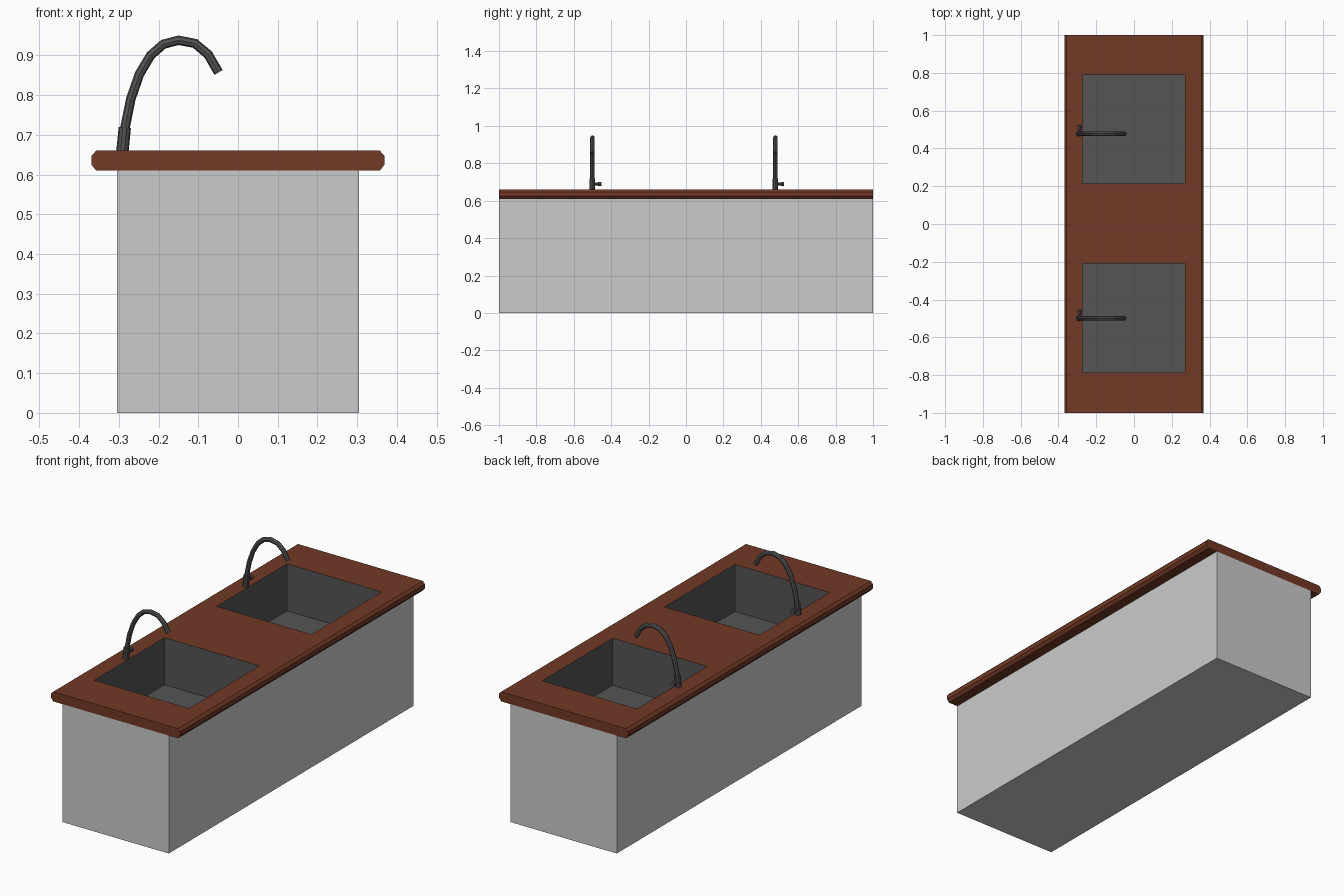
import bpy, bmesh
from mathutils import Vector

if "Cube" in bpy.data.objects:
    bpy.data.objects.remove(bpy.data.objects["Cube"])


def material(name, color):
    m = bpy.data.materials.new(name)
    m.diffuse_color = (*color, 1)
    m.use_nodes = True
    m.node_tree.nodes["Principled BSDF"].inputs["Base Color"].default_value = m.diffuse_color
    return m


wood = material("red_wood", (0.17, 0.042, 0.019))
steel = material("dark_steel", (0.09, 0.09, 0.09))


def finish(name, bm, mat=None):
    me = bpy.data.meshes.new(name)
    bm.to_mesh(me)
    bm.free()
    ob = bpy.data.objects.new(name, me)
    bpy.context.collection.objects.link(ob)
    if mat:
        me.materials.append(mat)
    return ob


def open_box(name, lo, hi, mat=None, inward=False):
    """Box without its top face; inward flips it into a basin."""
    lo, hi = Vector(lo), Vector(hi)
    bm = bmesh.new()
    bmesh.ops.create_cube(bm, size=1)
    bmesh.ops.scale(bm, vec=hi - lo, verts=bm.verts)
    bmesh.ops.translate(bm, vec=(lo + hi) / 2, verts=bm.verts)
    bmesh.ops.delete(bm, geom=[f for f in bm.faces if f.normal.z > 0.9], context='FACES_ONLY')
    if inward:
        bmesh.ops.reverse_faces(bm, faces=bm.faces)
    return finish(name, bm, mat)


def rod(name, a, b, radius, sides=10):
    """Faceted cylinder from a to b."""
    a, b = Vector(a), Vector(b)
    d = b - a
    bm = bmesh.new()
    bmesh.ops.create_cone(bm, cap_ends=True, segments=sides, radius1=radius,
                          radius2=radius, depth=d.length)
    bmesh.ops.rotate(bm, verts=bm.verts, matrix=d.to_track_quat('Z', 'Y').to_matrix())
    bmesh.ops.translate(bm, vec=(a + b) / 2, verts=bm.verts)
    return finish(name, bm, steel)


TOP, UNDER, FLOOR = 0.66, 0.61, 0.417
X0, X1 = -0.273, 0.27
sinks = [("front", -0.785, -0.21, -0.5), ("back", 0.215, 0.79, 0.478)]

# Cabinet body
open_box("cabinet", (-0.304, -1, 0), (0.304, 1, UNDER))

# Countertop: chamfered profile extruded along y, with two sink openings
half = [(0.357, UNDER), (0.369, UNDER + 0.015), (0.369, TOP - 0.013), (0.357, TOP)]
profile = half + [(-x, z) for x, z in reversed(half)]
bm = bmesh.new()
face = bm.faces.new([bm.verts.new((x, -1, z)) for x, z in profile])
ext = bmesh.ops.extrude_face_region(bm, geom=[face])
bmesh.ops.translate(bm, vec=(0, 2, 0),
                    verts=[g for g in ext["geom"] if isinstance(g, bmesh.types.BMVert)])
bmesh.ops.recalc_face_normals(bm, faces=bm.faces)
cuts = [((x, 0, 0), (1, 0, 0)) for x in (X0, X1)]
cuts += [((0, y, 0), (0, 1, 0)) for s in sinks for y in s[1:3]]
for co, no in cuts:
    bmesh.ops.bisect_plane(bm, geom=bm.verts[:] + bm.edges[:] + bm.faces[:],
                           plane_co=co, plane_no=no)


def in_sink(f):
    c = f.calc_center_median()
    return (abs(f.normal.z) > 0.9 and X0 < c.x < X1
            and any(s[1] < c.y < s[2] for s in sinks))


bmesh.ops.delete(bm, geom=[f for f in bm.faces if in_sink(f)], context='FACES')
finish("countertop", bm, wood)

# Gooseneck path in x, z
path = [(-0.288, 0.70), (-0.282, 0.73), (-0.270, 0.79), (-0.248, 0.853), (-0.220, 0.900),
        (-0.188, 0.928), (-0.150, 0.938), (-0.108, 0.930), (-0.075, 0.902), (-0.049, 0.857)]

for name, y0, y1, y in sinks:
    # Basin
    open_box(name + "_basin", (X0, y0, FLOOR), (X1, y1, TOP), steel, inward=True)
    # Faucet base
    rod(name + "_faucet_base", (-0.291, y, TOP - 0.002), (-0.285, y, 0.718), 0.0155)
    # Faucet spout
    cu = bpy.data.curves.new(name + "_faucet_spout", 'CURVE')
    cu.dimensions = '3D'
    cu.bevel_depth = 0.012
    cu.bevel_resolution = 2
    cu.use_fill_caps = True
    sp = cu.splines.new('POLY')
    sp.points.add(len(path) - 1)
    for p, (x, z) in zip(sp.points, path):
        p.co = (x, y, z, 1)
    sp.use_smooth = False
    cu.materials.append(steel)
    bpy.context.collection.objects.link(bpy.data.objects.new(name + "_faucet_spout", cu))
    # Side handle and knob
    rod(name + "_handle_stem", (-0.289, y, 0.69), (-0.289, y + 0.034, 0.69), 0.008)
    rod(name + "_handle_knob", (-0.289, y + 0.030, 0.69), (-0.289, y + 0.047, 0.69), 0.011)
